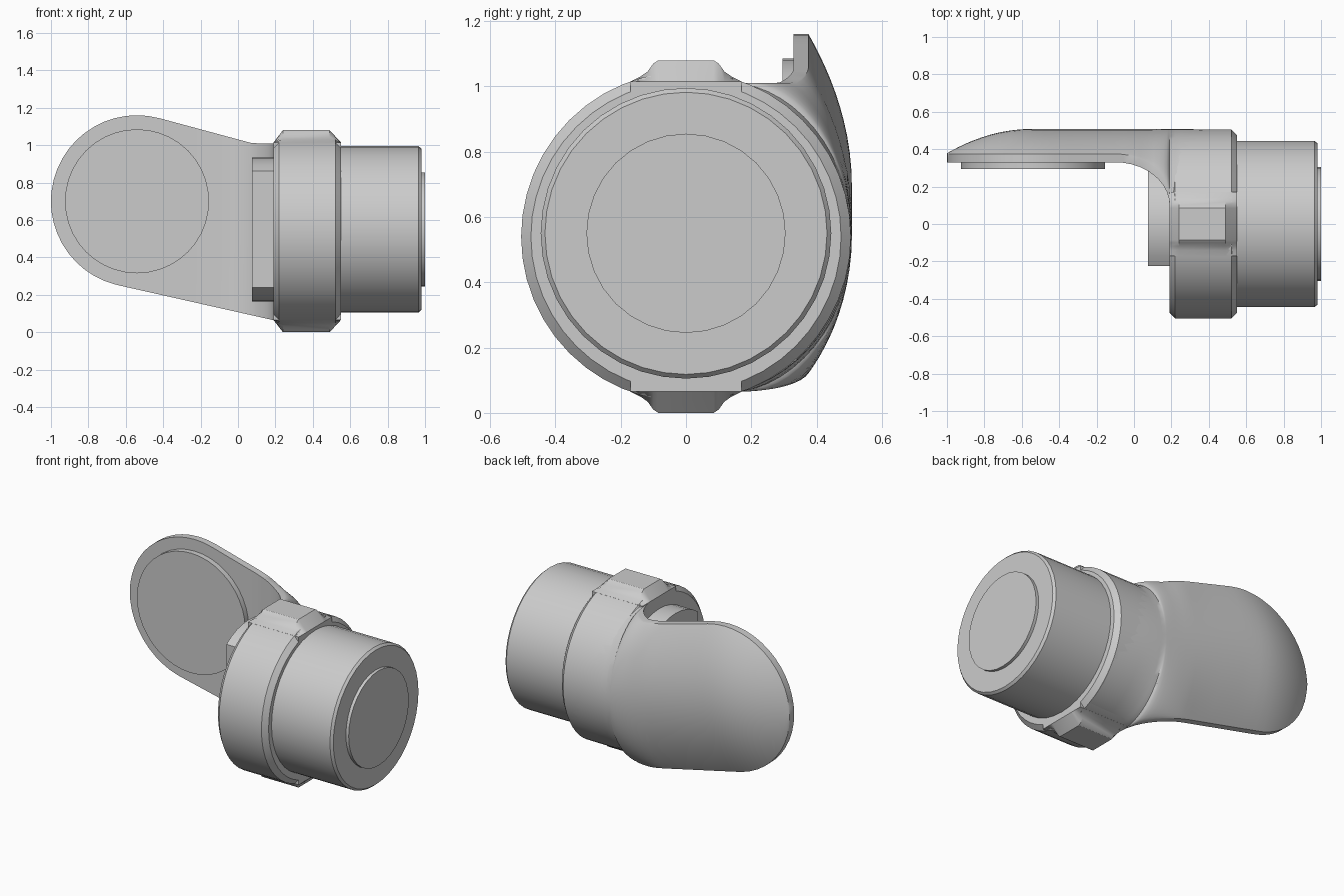
import bpy, bmesh, math
from mathutils import Vector

cube = bpy.data.objects.get("Cube")
if cube:
    bpy.data.objects.remove(cube, do_unlink=True)

grey = bpy.data.materials.new("light grey")
grey.use_nodes = True
COLOUR = (0.6, 0.6, 0.6, 1)
grey.diffuse_color = COLOUR
grey.node_tree.nodes["Principled BSDF"].inputs["Base Color"].default_value = COLOUR


def finish(name, bm, angle=28):
    bmesh.ops.recalc_face_normals(bm, faces=bm.faces[:])
    mesh = bpy.data.meshes.new(name)
    bm.to_mesh(mesh)
    bm.free()
    mesh.materials.append(grey)
    ob = bpy.data.objects.new(name, mesh)
    bpy.context.collection.objects.link(ob)
    bpy.ops.object.select_all(action="DESELECT")
    ob.select_set(True)
    bpy.context.view_layer.objects.active = ob
    bpy.ops.object.shade_smooth_by_angle(angle=math.radians(angle))
    return ob


def loft(rings):
    """Skin a row of equal-length point loops and cap both ends."""
    bm = bmesh.new()
    rows = [[bm.verts.new(p) for p in ring] for ring in rings]
    n = len(rows[0])
    for a, b in zip(rows, rows[1:]):
        for i in range(n):
            j = (i + 1) % n
            bm.faces.new((a[i], a[j], b[j], b[i]))
    bm.faces.new(rows[0])
    bm.faces.new(rows[-1])
    return bm


def turned(profile, cz, seg=40):
    """Lathe an (x, radius) profile about a line along x."""
    turns = [2 * math.pi * i / seg for i in range(seg)]
    return loft([[(x, r * math.sin(a), cz + r * math.cos(a)) for a in turns]
                 for x, r in profile])


def lerp(a, b, t):
    return a + (b - a) * min(max(t, 0), 1)


# Collar, motor body and end cap
finish("collar", turned([(0.19, 0.475), (0.22, 0.505), (0.52, 0.505), (0.55, 0.475)], 0.54, 48))
finish("motor_body", turned([(0.5, 0.445), (0.965, 0.445), (0.98, 0.432)], 0.55))
finish("end_cap", turned([(0.95, 0.305), (1.0, 0.305)], 0.55, 32))

# Inner hub with a flat cut on its front side
bm = turned([(0.075, 0.385), (0.25, 0.385)], 0.55)
bmesh.ops.bisect_plane(bm, geom=bm.verts[:] + bm.edges[:] + bm.faces[:],
                       plane_co=(0, -0.225, 0), plane_no=(0, -1, 0), clear_outer=True)
bmesh.ops.holes_fill(bm, edges=[e for e in bm.edges if e.is_boundary])
finish("inner_hub", bm)

# Flared lugs above and below the collar
half = [(0.085, 0.54), (0.1, 0.53), (0.118, 0.505), (0.14, 0.49), (0.17, 0.475), (0.17, 0.4)]
outline = half + [(-y, h) for y, h in reversed(half)]
for name, side in (("top_lug", 1), ("bottom_lug", -1)):
    rings = []
    for x, limit in ((0.19, 0.475), (0.24, 0.54), (0.49, 0.54), (0.55, 0.475)):
        rings.append([(x, y, 0.54 + side * min(h, limit)) for y, h in outline])
    finish(name, loft(rings))

# Arm: a rounded plate that sweeps into the back of the collar
CX, CZ, R = -0.54, 0.70, 0.46


def edge_height(x, side):
    slope = -0.27 if side > 0 else -0.225
    k = math.sqrt(1 + slope * slope)
    tangent_x = CX - side * R * slope / k
    if x < tangent_x:
        return CZ + side * math.sqrt(max(R * R - (x - CX) ** 2, 0.0004))
    line = CZ + side * R * k + slope * (x - CX)
    return max(line, 1.01) if side > 0 else max(line, 0.06)


def arm_section(x, steps=28):
    top, bottom = edge_height(x, 1), edge_height(x, -1)
    mid, h = (top + bottom) / 2, (top - bottom) / 2
    s = min(max((x + 0.1) / 0.29, 0), 1)
    front = 0.1 + 0.23 * math.sqrt(1 - s * s)
    rim = front + lerp(0.045, 0.005, (x - 0.19) / 0.06)
    dome = max((-0.55 - x) / 0.45, 0)
    back = lerp(0.508, 0.5, (x - 0.3) / 0.2) - 0.13 * dome * dome
    power = lerp(1, 0.55, s)
    ring = [(x, front, top)]
    for i in range(steps + 1):
        t = math.cos(math.pi * i / steps)
        bulge = max(1 - t * t, 0) ** power
        ring.append((x, rim + (back - rim) * bulge, mid + h * t))
    ring.append((x, front, bottom))
    return ring


stations = [CX - R * math.cos(math.pi / 2 * i / 12) for i in range(13)]
stations += [-0.48, -0.42, -0.35, -0.25, -0.1]
stations += [-0.1 + 0.29 * math.sin(math.pi / 2 * i / 10) for i in range(1, 11)]
stations += [0.22, 0.25, 0.35, 0.52]
finish("arm", loft([arm_section(x) for x in stations]), 35)

# Round mounting pad on the front of the arm
bm = bmesh.new()
bmesh.ops.create_cone(bm, cap_ends=True, segments=40, radius1=0.385, radius2=0.385, depth=0.06)
for v in bm.verts:
    v.co = Vector((CX + v.co.x, 0.325 + v.co.z, CZ + v.co.y))
finish("mounting_pad", bm)
